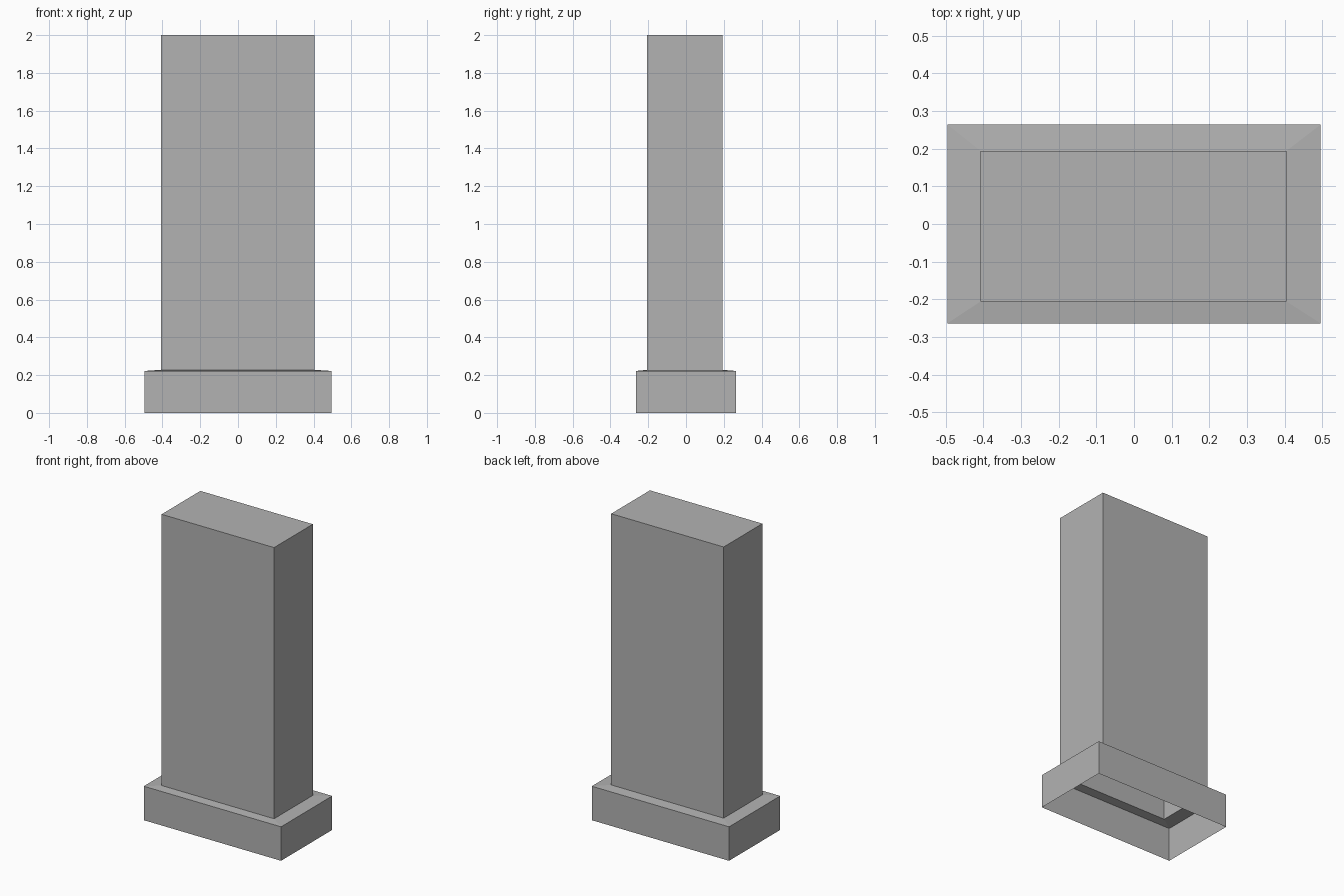
import bpy
import bmesh

cube = bpy.data.objects.get("Cube")
if cube:
    bpy.data.objects.remove(cube, do_unlink=True)

# Single flat colour
grey = bpy.data.materials.new("plain_grey")
grey.use_nodes = True
colour = (0.45, 0.45, 0.45, 1)
grey.diffuse_color = colour
grey.node_tree.nodes["Principled BSDF"].inputs["Base Color"].default_value = colour

# Rectangles as (left, right, front, back)
PLINTH = (-0.496, 0.496, -0.264, 0.264)
PILLAR = (-0.408, 0.405, -0.206, 0.194)
SHOULDER_Z, FOOT_Z, TOP_Z = 0.222, 0.228, 2.0


def shell(name, sections, capped):
    """Join stacked rectangles into an open-bottomed shell."""
    bm = bmesh.new()
    rings = []
    for (x0, x1, y0, y1), z in sections:
        corners = ((x0, y0), (x1, y0), (x1, y1), (x0, y1))
        rings.append([bm.verts.new((x, y, z)) for x, y in corners])
    for low, high in zip(rings, rings[1:]):
        for i in range(4):
            j = (i + 1) % 4
            bm.faces.new((low[i], low[j], high[j], high[i]))
    if capped:
        bm.faces.new(rings[-1])
    mesh = bpy.data.meshes.new(name)
    bm.to_mesh(mesh)
    bm.free()
    mesh.materials.append(grey)
    obj = bpy.data.objects.new(name, mesh)
    bpy.context.collection.objects.link(obj)
    return obj


# Hollow plinth with a barely sloping shoulder up to the pillar
shell("plinth", [(PLINTH, 0), (PLINTH, SHOULDER_Z), (PILLAR, FOOT_Z)], False)
# Hollow pillar, closed at the top and open into the plinth
shell("pillar", [(PILLAR, FOOT_Z), (PILLAR, TOP_Z)], True)
